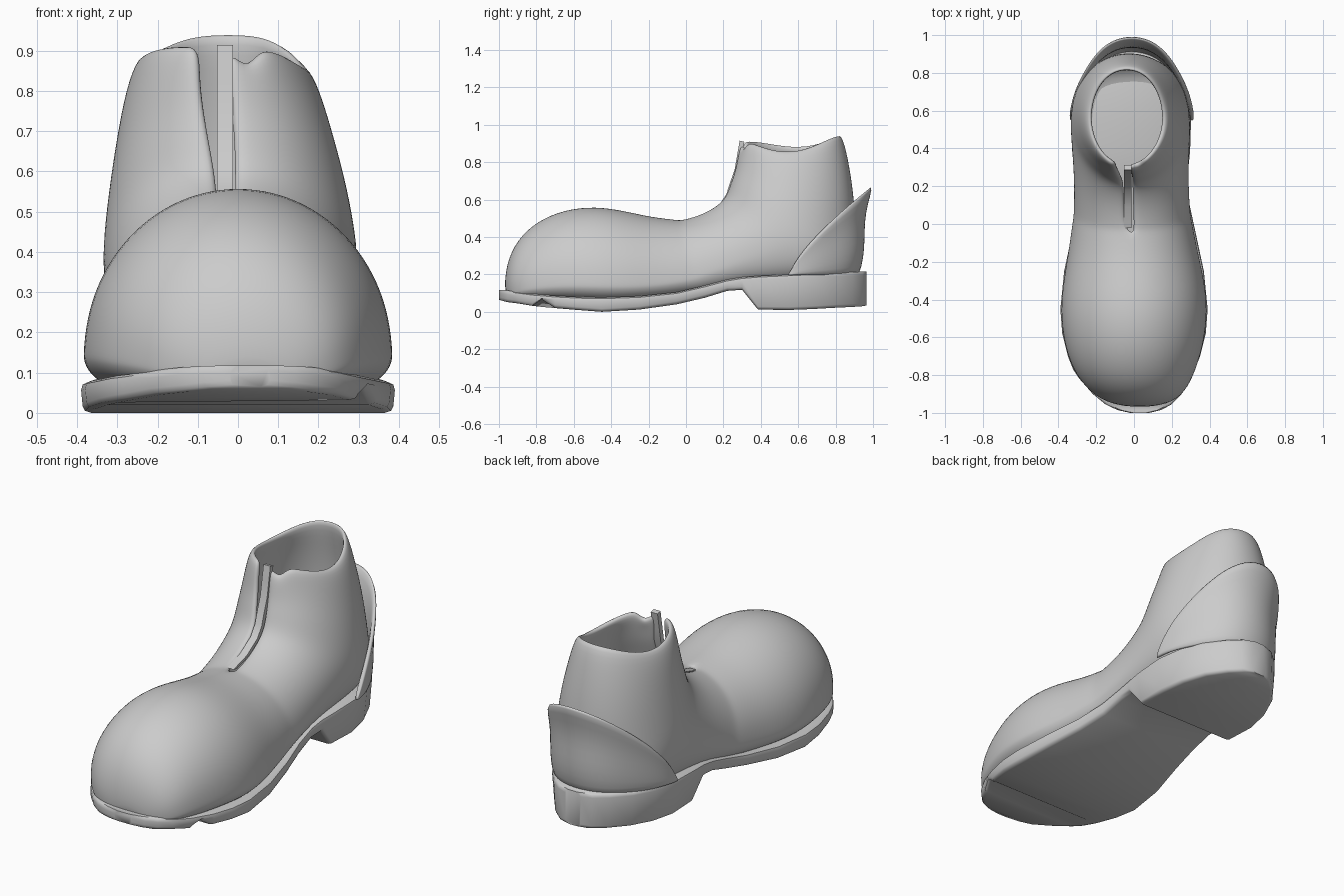
import bpy, bmesh
from math import sin, cos, pi, radians

if "Cube" in bpy.data.objects:
    bpy.data.objects.remove(bpy.data.objects["Cube"])

GREY = (0.6, 0.6, 0.6, 1)
leather = bpy.data.materials.new("grey_leather")
leather.use_nodes = True
leather.diffuse_color = GREY
leather.node_tree.nodes["Principled BSDF"].inputs["Base Color"].default_value = GREY


def ramp(value, low, high):
    """Rise from 0 to 1 as value goes from low to high."""
    return min(1, max(0, (value - low) / (high - low)))


def loft(name, rings, closed=True, caps=False):
    """Skin a list of equal-length point rings into a mesh object."""
    bm = bmesh.new()
    rows = [[bm.verts.new(p) for p in ring] for ring in rings]
    n = len(rows[0])
    for a, b in zip(rows, rows[1:]):
        for i in range(n if closed else n - 1):
            j = (i + 1) % n
            bm.faces.new((a[i], a[j], b[j], b[i]))
    if caps:
        bm.faces.new(rows[0])
        bm.faces.new(rows[-1])
    bmesh.ops.remove_doubles(bm, verts=bm.verts[:], dist=0.0005)
    bmesh.ops.recalc_face_normals(bm, faces=bm.faces[:])
    mesh = bpy.data.meshes.new(name)
    bm.to_mesh(mesh)
    bm.free()
    mesh.materials.append(leather)
    obj = bpy.data.objects.new(name, mesh)
    bpy.context.collection.objects.link(obj)
    return obj


def smooth(obj, angle):
    bpy.ops.object.select_all(action="DESELECT")
    obj.select_set(True)
    bpy.context.view_layer.objects.active = obj
    bpy.ops.object.shade_smooth_by_angle(angle=radians(angle))


def solidify(obj, thickness, offset):
    mod = obj.modifiers.new("thickness", "SOLIDIFY")
    mod.thickness, mod.offset = thickness, offset


def subdivide(obj, levels):
    mod = obj.modifiers.new("rounding", "SUBSURF")
    mod.levels = mod.render_levels = levels


# Upper: sections fan from upright at the toe to level at the collar.
# front y, front z, back y, back z, half width
SECTIONS = [
    (-.972, .09, -.96, .065, .06), (-.965, .25, -.93, .065, .19),
    (-.905, .385, -.85, .06, .275), (-.8, .485, -.74, .055, .335),
    (-.65, .55, -.6, .05, .375), (-.48, .567, -.45, .04, .39),
    (-.33, .542, -.3, .045, .375), (-.18, .507, -.14, .06, .343),
    (-.05, .494, .04, .085, .315), (-.02, .494, .08, .09, .308),
    (.09, .525, .32, .14, .302), (.18, .58, .62, .15, .314),
    (.215, .63, .87, .18, .32), (.235, .69, .91, .39, .3),
    (.26, .76, .903, .59, .273), (.272, .83, .876, .78, .242),
    (.287, .915, .838, .95, .21),
]
STEPS = 28
rings = []
for fy, fz, by, bz, w in SECTIONS:
    ankle = ramp(fy, -.3, .23)
    widest = 0.2 + 0.3 * ankle ** 3
    boxiness = 0.4 + 0.55 * ramp(bz, .15, .25)
    slit = 0.09 + 0.14 * ramp(fz, .6, .915) if fy > -.03 else 0
    cx = 0.03 * ramp(-fy, .85, .97) - 0.02 * ankle - 0.018 * ramp(fz, .65, .83)
    start, end = 0.4 * slit, 2 * pi - 1.4 * slit
    ring = []
    for i in range(STEPS + 1):
        t = start + (end - start) * i / STEPS
        c, s = cos(t), sin(t)
        u = widest + (1 - widest if c > 0 else widest) * c
        x = w * abs(s) ** (1 if c > 0 else boxiness) * (1 if s > 0 else -1)
        ring.append([cx + x, by + (fy - by) * u, bz + (fz - bz) * u])
    rings.append(ring)
# collar dips at the sides and has a small nick beside the slit
for i, p in enumerate(rings[-1]):
    side = sin(2 * pi * i / STEPS)
    p[2] -= (0.068 if side > 0 else 0.045) * abs(side) ** 3
rings[-1][1][2] -= 0.06
upper = loft("boot_upper", rings, closed=False)
solidify(upper, 0.035, -1)
subdivide(upper, 2)
smooth(upper, 80)

# Tongue: narrow strip following the front ends of the slit sections
strip = []
for fy, fz, *_ in SECTIONS[9:]:
    y, z = fy, fz - 0.008 * ramp(fz, .7, .5)
    strip.append([(-.052, y, z), (-.012, y, z),
                  (-.012, y + .025, z - .006), (-.052, y + .025, z - .006)])
smooth(loft("tongue_strip", strip, caps=True), 40)

# Sole and heel in one loft: y, half width, top z, bottom z
SOLE = [
    (-1, .05, .118, .065), (-.985, .115, .117, .06), (-.955, .175, .114, .052),
    (-.9, .235, .107, .045), (-.82, .295, .096, .032), (-.77, .322, .092, .026),
    (-.7, .35, .086, .02), (-.58, .38, .08, .01), (-.45, .39, .077, 0),
    (-.25, .37, .084, .012), (-.05, .327, .105, .04), (.1, .303, .14, .075),
    (.22, .3, .172, .112), (.3, .303, .185, .118), (.385, .312, .192, .012),
    (.55, .317, .2, .01), (.68, .292, .205, .015), (.8, .238, .21, .022),
    (.89, .165, .213, .026), (.945, .1, .215, .03), (.965, .045, .215, .034),
]
slab = []
for y, w, top, bottom in SOLE:
    cx = 0.03 * ramp(-y, .77, 1) - 0.015 * ramp(y, -.05, .22)
    nick = 0.04 if y == -.77 else 0
    # the heel tapers a little towards the ground
    foot = w * (0.94 if y > .35 else 0.99)
    half = [(w - .018, top), (w - .004, top - .007), (w, top - .02),
            (foot, bottom + .016), (foot - .006, bottom + .005), (foot - .022, bottom)]
    left = [(cx + x, y, z + (nick if k > 2 else 0)) for k, (x, z) in enumerate(half)]
    right = [(cx - x, y, z) for x, z in reversed(half)]
    slab.append(left + right)
smooth(loft("sole_and_heel", slab, caps=True), 45)

# Heel counter: flared shell, highest at the back
columns = []
for i in range(25):
    a = radians(-90 + 180 * i / 24)
    height = 0.475 * max(cos(a), 0.001) ** 0.75
    spread = 0.32 * sin(a) * (1 - 0.06 * sin(2 * a) ** 2)
    column = []
    for k, flare in enumerate((0.37, 0.395, 0.4, 0.4, 0.415, 0.445)):
        column.append((-.012 + spread, .545 + flare * cos(a), .195 + height * k / 5))
    columns.append(column)
counter = loft("heel_counter", columns, closed=False)
solidify(counter, 0.022, 0)
subdivide(counter, 1)
smooth(counter, 60)
